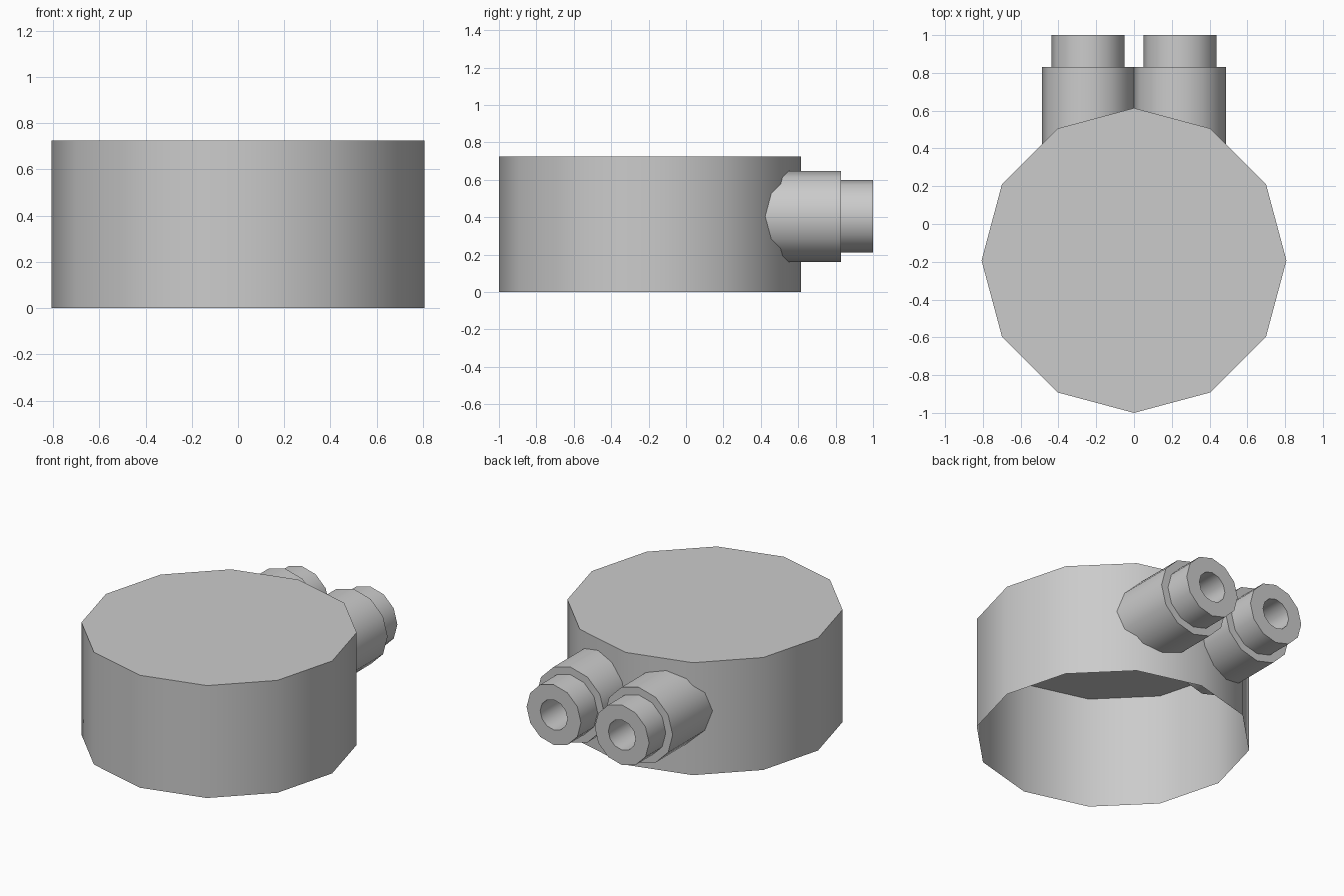
import bpy, bmesh, math
from mathutils import Vector

if "Cube" in bpy.data.objects:
    bpy.data.objects.remove(bpy.data.objects["Cube"])

SIDES = 12


def lathe(name, profile, origin, axis_y=False, closed=False):
    """Revolve (radius, distance) points about z, or about y when axis_y is set."""
    bm = bmesh.new()
    origin = Vector(origin)
    rings = []
    for r, d in profile:
        ring = []
        for i in range(SIDES):
            a = 2 * math.pi * i / SIDES
            u, v = r * math.cos(a), r * math.sin(a)
            p = Vector((u, d, -v)) if axis_y else Vector((u, v, d))
            ring.append(bm.verts.new(origin + p))
        rings.append(ring)
    pairs = list(zip(rings, rings[1:]))
    if closed:
        pairs.append((rings[-1], rings[0]))
    for lo, hi in pairs:
        for i in range(SIDES):
            j = (i + 1) % SIDES
            bm.faces.new((lo[i], lo[j], hi[j], hi[i]))
    if not closed:
        bm.faces.new(rings[-1])
    mesh = bpy.data.meshes.new(name)
    bm.to_mesh(mesh)
    bm.free()
    obj = bpy.data.objects.new(name, mesh)
    bpy.context.collection.objects.link(obj)
    bpy.ops.object.select_all(action='DESELECT')
    obj.select_set(True)
    bpy.context.view_layer.objects.active = obj
    bpy.ops.object.shade_smooth_by_angle(angle=math.radians(40))
    return obj


# Thin cap shell: closed top, open bottom
lathe("cap_shell", [(0.807, 0.0), (0.807, 0.725)], (0, -0.193, 0))

# Two stepped hose connectors with a bore, poking through the back wall
connector = [(0.097, 0.33), (0.243, 0.33), (0.243, 0.83),
             (0.194, 0.83), (0.194, 1.0), (0.097, 1.0)]
for side, x in (("left", -0.243), ("right", 0.243)):
    lathe(side + "_connector", connector, (x, 0, 0.405), axis_y=True, closed=True)
